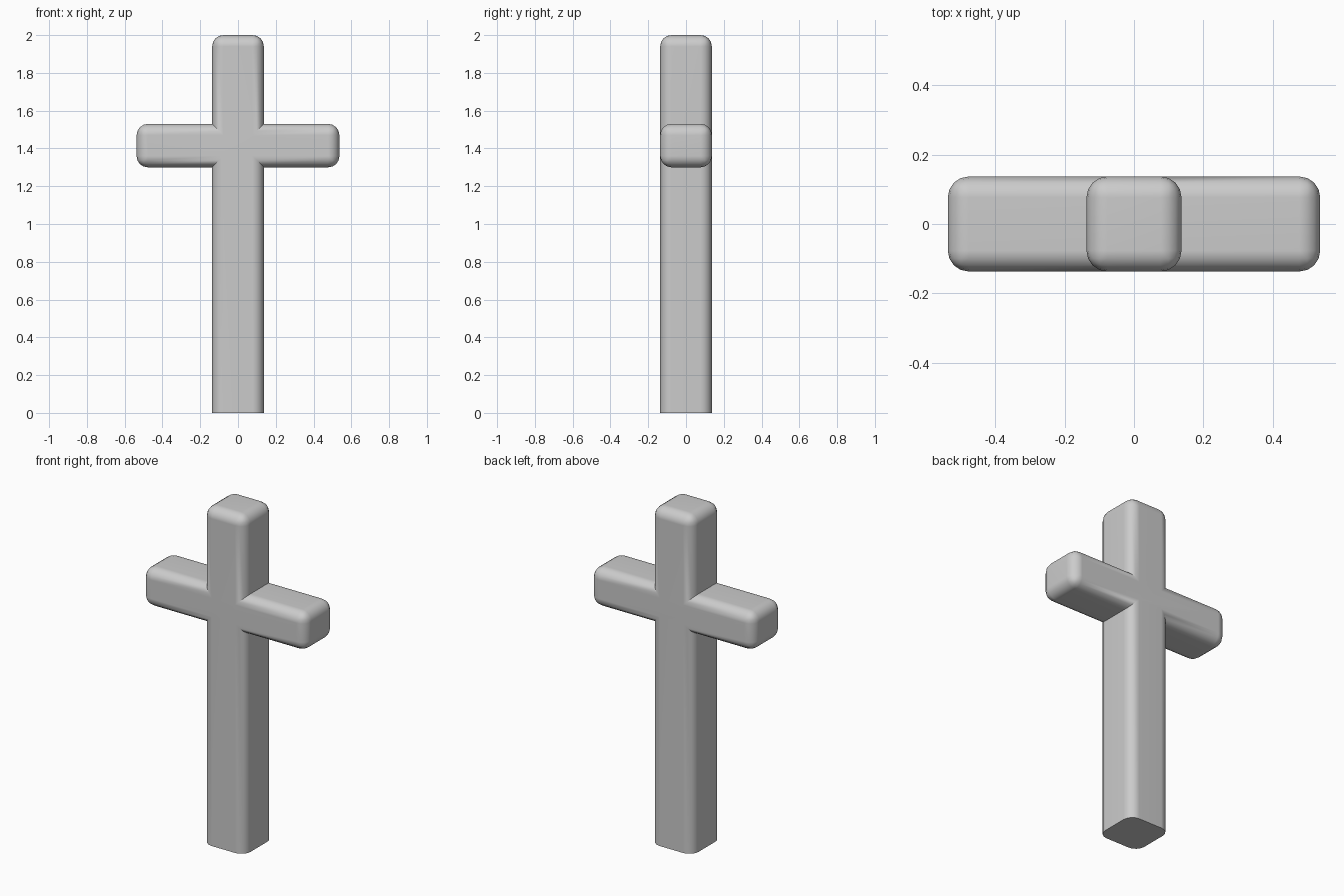
import bpy, bmesh

if "Cube" in bpy.data.objects:
    bpy.data.objects.remove(bpy.data.objects["Cube"])

W = 0.137          # half thickness of the post and of the whole cross in y
ARM = 0.537        # half length of the crossbar
LO, HI, TOP = 1.30, 1.53, 2.0
R = 0.06           # edge rounding

# Cross outline: right half, mirrored to the left
right = [(W, 0), (W, LO), (ARM, LO), (ARM, HI), (W, HI), (W, TOP)]
outline = right + [(-x, z) for x, z in reversed(right)]

bm = bmesh.new()
face = bm.faces.new([bm.verts.new((x, -W, z)) for x, z in outline])
ext = bmesh.ops.extrude_face_region(bm, geom=[face])
new_verts = [g for g in ext["geom"] if isinstance(g, bmesh.types.BMVert)]
bmesh.ops.translate(bm, verts=new_verts, vec=(0, 2 * W, 0))
bmesh.ops.recalc_face_normals(bm, faces=bm.faces[:])

# Round every outer edge, leaving the foot and the inner corners sharp
edges = [e for e in bm.edges
         if e.is_convex and not all(v.co.z < 0.001 for v in e.verts)]
bmesh.ops.bevel(bm, geom=edges, offset=R, offset_type='OFFSET', segments=4,
                profile=0.5, affect='EDGES', clamp_overlap=True)
bmesh.ops.recalc_face_normals(bm, faces=bm.faces[:])

mesh = bpy.data.meshes.new("stone_cross")
bm.to_mesh(mesh)
bm.free()
cross = bpy.data.objects.new("stone_cross", mesh)
bpy.context.collection.objects.link(cross)

# Smooth shading with crisp foot and inner corners
bpy.context.view_layer.objects.active = cross
cross.select_set(True)
bpy.ops.object.shade_smooth_by_angle(angle=0.6)
normals = cross.modifiers.new("even_faces", 'WEIGHTED_NORMAL')
normals.keep_sharp = True
